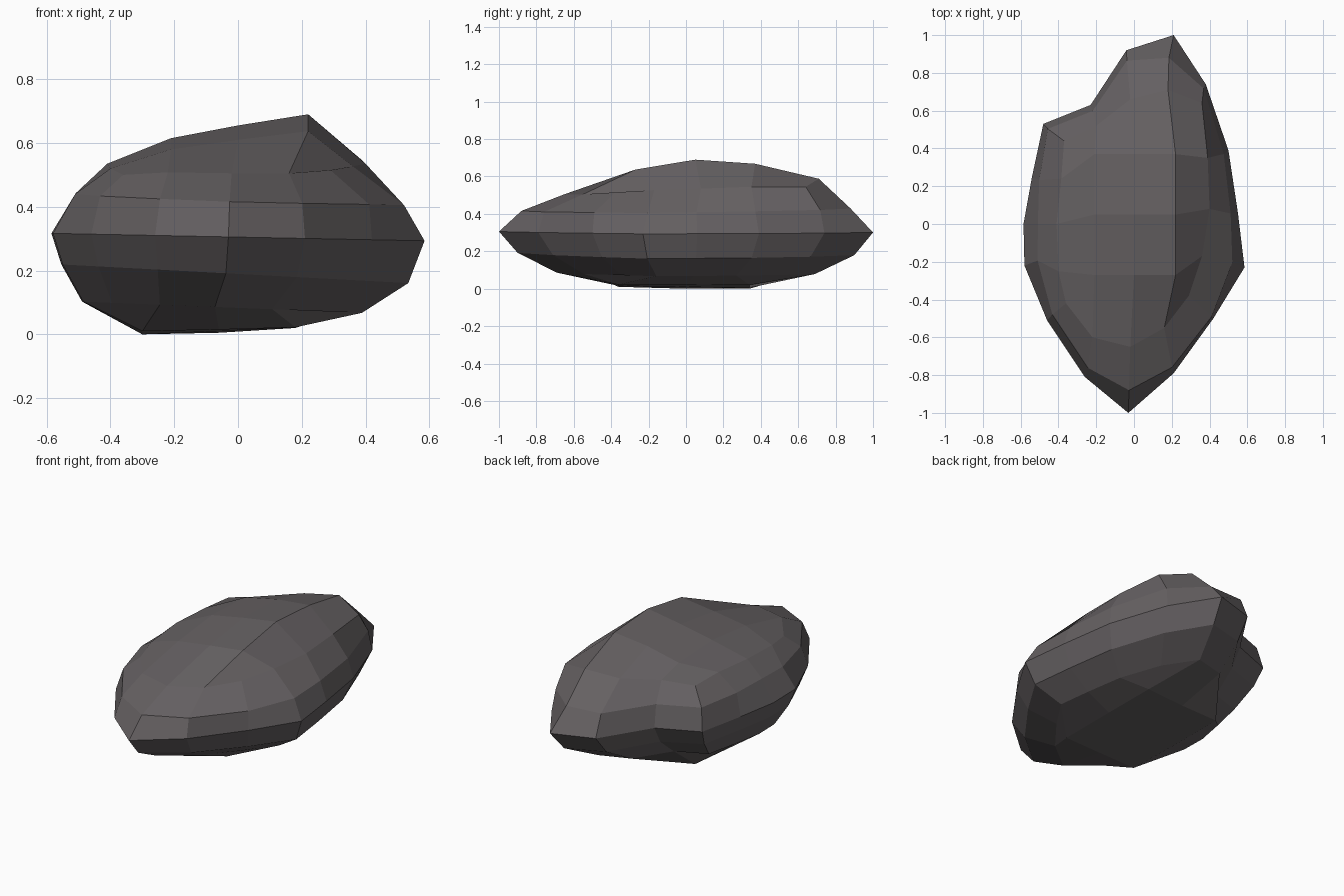
import bpy, bmesh

# Widest outline (x, y), counter-clockwise from the front tip
WAIST = [(-0.03, -1.0), (0.21, -0.79), (0.42, -0.50), (0.585, -0.23),
         (0.55, 0.06), (0.50, 0.39), (0.38, 0.74), (0.21, 1.0),
         (-0.04, 0.92), (-0.23, 0.63), (-0.48, 0.53), (-0.54, 0.25),
         (-0.585, 0.0), (-0.58, -0.22), (-0.46, -0.51), (-0.26, -0.81)]
# How far the ring above the waist is drawn in
DRAW_IN = [0.88, 0.96, 0.98, 0.89, 0.93, 0.95, 0.97, 0.88,
           0.94, 0.95, 0.95, 0.93, 0.87, 0.88, 0.94, 0.94]
# Shoulder ring around the top (x, y, z)
SHOULDER = [(-0.02, -0.65, 0.505), (0.16, -0.55, 0.505), (0.29, -0.38, 0.515),
            (0.36, -0.17, 0.527), (0.40, 0.08, 0.535), (0.39, 0.35, 0.545),
            (0.36, 0.64, 0.545), (0.18, 0.71, 0.588), (-0.02, 0.66, 0.565),
            (-0.20, 0.52, 0.55), (-0.37, 0.44, 0.53), (-0.385, 0.24, 0.54),
            (-0.41, 0.0, 0.535), (-0.40, -0.25, 0.52), (-0.36, -0.42, 0.50),
            (-0.22, -0.60, 0.508)]
# Crown heights: rows front to back, columns left to right
CROWN_X, CROWN_Y = (-0.21, 0.0, 0.22), (-0.27, 0.05, 0.37)
CROWN_Z = [(0.58, 0.61, 0.637), (0.615, 0.655, 0.69), (0.60, 0.645, 0.668)]
# Underside heights
BASE_X, BASE_Y = (-0.30, -0.06, 0.18), (-0.36, 0.0, 0.34)
BASE_Z = [(0.01, 0.015, 0.022), (0.0, 0.01, 0.022), (0.0, 0.005, 0.02)]

bm = bmesh.new()


def ring(points):
    return [bm.verts.new(p) for p in points]


def bridge(a, b):
    for i in range(16):
        j = (i + 1) % 16
        bm.faces.new((a[i], a[j], b[j], b[i]))


def cap(edge, xs, ys, zs):
    """Fill a 16-point ring with a 4 x 4 patch; corners are points 14, 2, 6, 10."""
    g = [[None] * 5 for _ in range(5)]
    for k in range(4):
        g[0][k] = edge[(14 + k) % 16]
        g[k][4] = edge[2 + k]
        g[4][4 - k] = edge[6 + k]
        g[4 - k][0] = edge[10 + k]
    for r in range(3):
        for c in range(3):
            g[r + 1][c + 1] = bm.verts.new((xs[c], ys[r], zs[r][c]))
    for r in range(4):
        for c in range(4):
            bm.faces.new((g[r][c], g[r][c + 1], g[r + 1][c + 1], g[r + 1][c]))


# Faceted boulder: five rings from underside to shoulder, then both caps
rings = [
    ring((x * 0.75 - 0.05, y * 0.69, 0.085 - 0.03 * x) for x, y in WAIST),
    ring((x * 0.93 - 0.01, y * 0.90, 0.19 - 0.05 * x) for x, y in WAIST),
    ring((x, y, 0.305 - 0.02 * x) for x, y in WAIST),
    ring((x * s, y * s, 0.425 - 0.03 * x + 0.01 * y) for (x, y), s in zip(WAIST, DRAW_IN)),
    ring(SHOULDER),
]
for lower, upper in zip(rings, rings[1:]):
    bridge(lower, upper)
cap(rings[0], BASE_X, BASE_Y, BASE_Z)
cap(rings[-1], CROWN_X, CROWN_Y, CROWN_Z)
bmesh.ops.recalc_face_normals(bm, faces=bm.faces)

mesh = bpy.data.meshes.new("boulder")
bm.to_mesh(mesh)
bm.free()
stone = bpy.data.materials.new("dark grey stone")
stone.diffuse_color = (0.13, 0.118, 0.122, 1)
mesh.materials.append(stone)
boulder = bpy.data.objects.new("boulder", mesh)
bpy.context.collection.objects.link(boulder)
